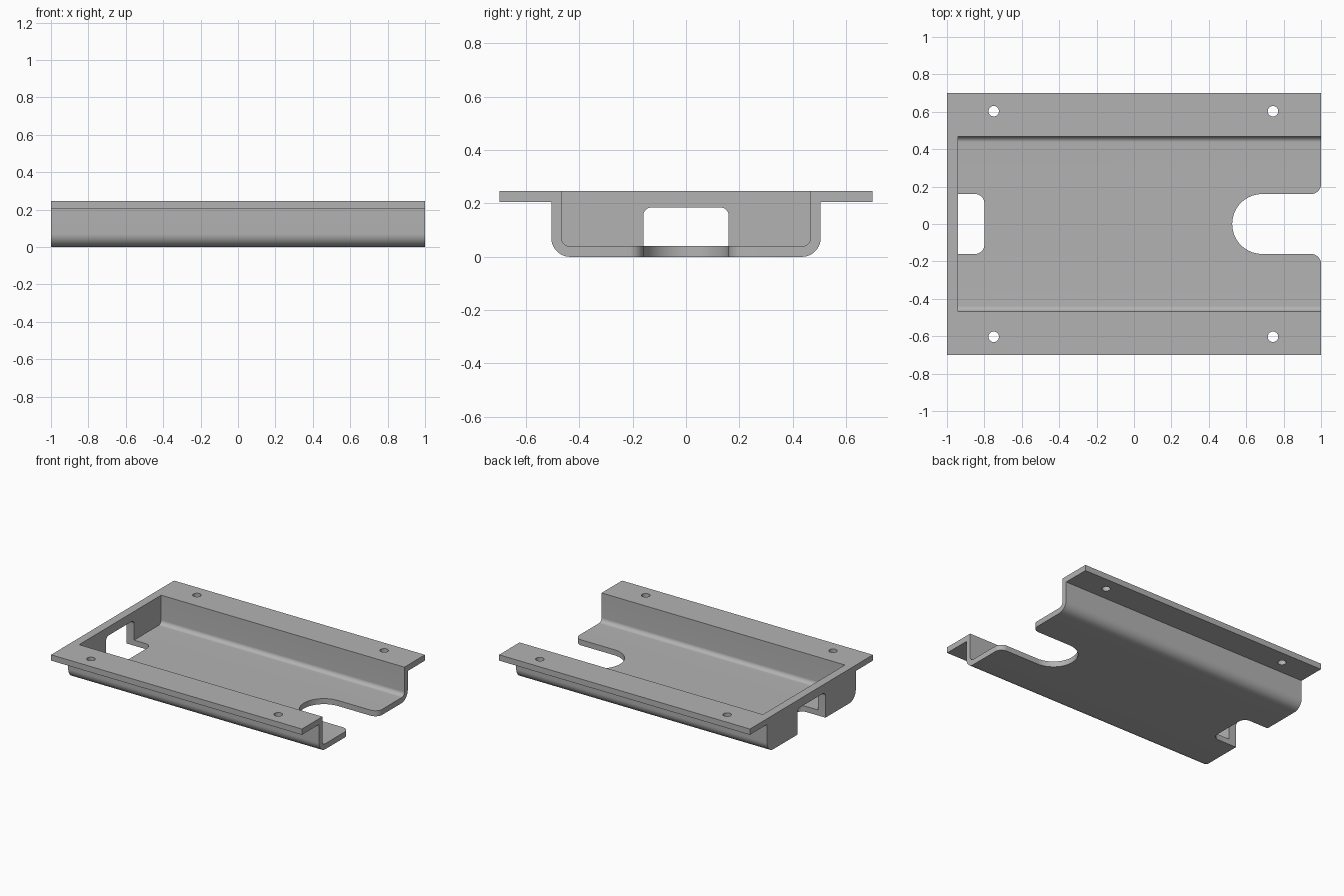
import bpy, bmesh, math
from mathutils import Vector

if "Cube" in bpy.data.objects:
    bpy.data.objects.remove(bpy.data.objects["Cube"])

grey = bpy.data.materials.new("plain grey")
grey.diffuse_color = (0.45, 0.45, 0.45, 1)
grey.use_nodes = True
grey.node_tree.nodes["Principled BSDF"].inputs["Base Color"].default_value = grey.diffuse_color


def rounded(corners, steps=14):
    """Outline from (a, b, radius) corners, each filleted by its radius."""
    out = []
    n = len(corners)
    for i, (a, b, r) in enumerate(corners):
        p = Vector((a, b))
        if r == 0:
            out.append(p)
            continue
        u = (Vector(corners[i - 1][:2]) - p).normalized()
        v = (Vector(corners[(i + 1) % n][:2]) - p).normalized()
        # right-angled corners: the arc centre lies r along both edges
        for k in range(steps + 1):
            t = math.pi / 2 * k / steps
            out.append(p + u * r * (1 - math.sin(t)) + v * r * (1 - math.cos(t)))
    clean = []
    for p in out:
        if not clean or (p - clean[-1]).length > 1e-5:
            clean.append(p)
    return clean


def prism(name, outline, axis, lo, hi):
    """Extrude an outline along x (outline in y, z) or z (outline in x, y)."""
    bm = bmesh.new()
    place = (lambda p: (lo, p.x, p.y)) if axis == 'x' else (lambda p: (p.x, p.y, lo))
    face = bm.faces.new([bm.verts.new(place(p)) for p in outline])
    ext = bmesh.ops.extrude_face_region(bm, geom=[face])
    move = Vector((hi - lo, 0, 0)) if axis == 'x' else Vector((0, 0, hi - lo))
    bmesh.ops.translate(bm, vec=move,
                        verts=[g for g in ext['geom'] if isinstance(g, bmesh.types.BMVert)])
    bmesh.ops.recalc_face_normals(bm, faces=bm.faces)
    me = bpy.data.meshes.new(name)
    bm.to_mesh(me)
    bm.free()
    me.materials.append(grey)
    ob = bpy.data.objects.new(name, me)
    bpy.context.collection.objects.link(ob)
    return ob


# Flanged channel, solid at first
tray = prism("mounting_tray", rounded([
    (-0.505, 0, 0.07), (0.505, 0, 0.07), (0.505, 0.205, 0), (0.7, 0.205, 0),
    (0.7, 0.247, 0), (-0.7, 0.247, 0), (-0.7, 0.205, 0), (-0.505, 0.205, 0)]), 'x', -1, 1)

cutters = [
    # Hollow, leaving the end wall at -x
    prism("hollow", rounded([(-0.467, 0.04, 0.03), (0.467, 0.04, 0.03),
                             (0.467, 0.4, 0), (-0.467, 0.4, 0)]), 'x', -0.94, 1.2),
    # Window in the end wall
    prism("end_window", rounded([(-0.16, -0.1, 0), (0.16, -0.1, 0),
                                 (0.16, 0.185, 0.03), (-0.16, 0.185, 0.03)]), 'x', -1.2, -0.9),
    # Slot in the floor below the window
    prism("floor_slot", rounded([(-1.2, -0.16, 0), (-0.8, -0.16, 0.05),
                                 (-0.8, 0.16, 0.05), (-1.2, 0.16, 0)]), 'z', -0.1, 0.1),
    # U-shaped mouth with rounded lips at +x
    prism("mouth", rounded([(1.2, 0.4, 0), (1.0005, 0.4, 0), (1.0005, 0.16, 0.055),
                            (0.525, 0.16, 0.1599), (0.525, -0.16, 0.1599),
                            (1.0005, -0.16, 0.055), (1.0005, -0.4, 0), (1.2, -0.4, 0)]),
          'z', -0.1, 0.1),
]
# Screw holes in the flanges
for x in (-0.75, 0.743):
    for y in (-0.603, 0.603):
        ring = [Vector((x + 0.028 * math.cos(k * math.tau / 32),
                        y + 0.028 * math.sin(k * math.tau / 32))) for k in range(32)]
        cutters.append(prism("screw_hole", ring, 'z', 0.1, 0.4))

bpy.context.view_layer.objects.active = tray
tray.select_set(True)
for c in cutters:
    mod = tray.modifiers.new(c.name, 'BOOLEAN')
    mod.operation = 'DIFFERENCE'
    mod.solver = 'EXACT'
    mod.object = c
    bpy.ops.object.modifier_apply(modifier=mod.name)
    bpy.data.objects.remove(c)

bpy.ops.object.shade_smooth_by_angle(angle=math.radians(30))
